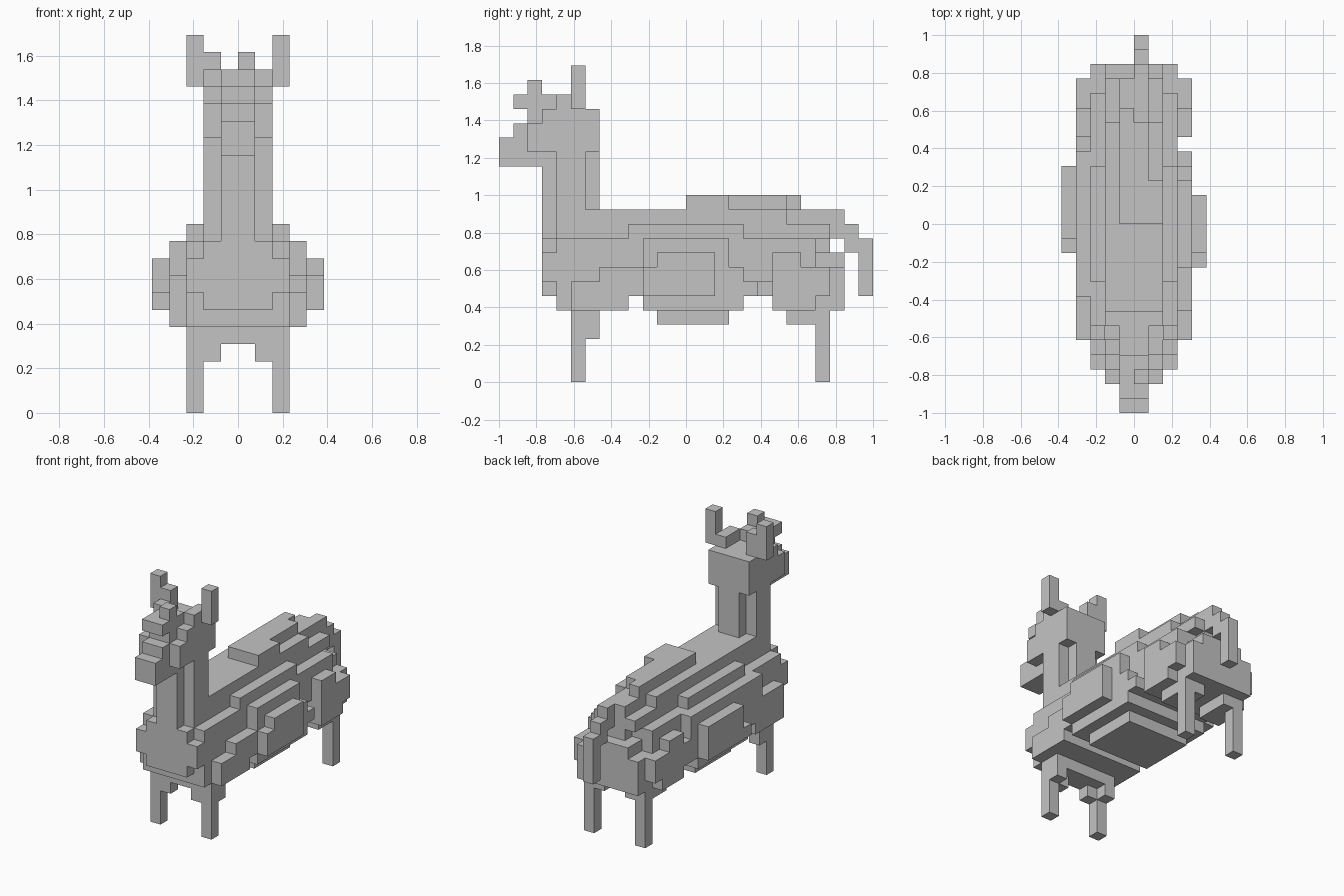
import bpy, bmesh
from mathutils import Vector

cube = bpy.data.objects.get("Cube")
if cube:
    bpy.data.objects.remove(cube, do_unlink=True)

UNIT = 1 / 13   # edge length of one block

wool = bpy.data.materials.new("plain_grey")
wool.use_nodes = True
GREY = (0.55, 0.55, 0.55, 1)
wool.diffuse_color = GREY
wool.node_tree.nodes["Principled BSDF"].inputs["Base Color"].default_value = GREY

parts = {}


def block(part, x, y, z, mirror=False):
    """Fill a range of unit blocks, y counted from the nose, z from the floor."""
    cells = parts.setdefault(part, set())
    for i in range(*x):
        for j in range(*y):
            for k in range(*z):
                cells.add((i, j, k))
                if mirror:
                    cells.add((-1 - i, j, k))


def wide(part, half, y, z):
    block(part, (-half, half), y, z)


# Body core with chest and stepped back
wide("body", 3, (4, 22), (7, 10))
wide("body", 3, (3, 4), (7, 9))
wide("body", 2, (3, 4), (6, 10))
wide("body", 3, (4, 18), (6, 7))
wide("body", 2, (4, 23), (10, 11))
wide("body", 2, (4, 20), (11, 12))
wide("body", 1, (20, 23), (11, 12))
wide("body", 3, (9, 17), (10, 11))

# Rump, narrowing towards the top
wide("rump", 3, (19, 24), (5, 8))
wide("rump", 2, (22, 24), (8, 9))
wide("rump", 1, (22, 23), (9, 10))

# Chest and belly undersides
wide("chest_underside", 3, (4, 9), (5, 6))
wide("chest_underside", 4, (5, 9), (5, 6))
wide("belly", 4, (10, 17), (5, 6))
wide("belly", 3, (11, 16), (4, 5))

# Raised saddle along the back
block("saddle", (-1, 2), (13, 16), (12, 13))
block("saddle", (-1, 1), (16, 20), (12, 13))
block("saddle", (-1, 0), (20, 21), (12, 13))

# Layered wool on the left flank
for y, top in (((5, 7), 7), ((7, 10), 8), ((10, 16), 10), ((16, 17), 8), ((17, 18), 7)):
    block("left_flank_wool", (3, 4), y, (6, top))
block("left_flank_wool", (4, 5), (10, 11), (6, 8))
block("left_flank_wool", (4, 5), (11, 15), (6, 9))

# Layered wool on the right flank
for y, top in (((5, 8), 8), ((8, 18), 10), ((18, 19), 8)):
    block("right_flank_wool", (-4, -3), y, (6, top))
block("right_flank_wool", (-5, -4), (11, 12), (6, 7))
block("right_flank_wool", (-5, -4), (12, 17), (6, 9))

# Haunches
block("haunch", (3, 4), (19, 21), (6, 9), True)
block("haunch", (3, 4), (21, 23), (6, 8), True)
block("haunch", (3, 4), (19, 22), (5, 6), True)
block("haunch", (1, 3), (20, 23), (4, 5), True)

# Legs, the front pair joined by the shoulder
wide("shoulder", 3, (5, 7), (4, 5))
block("shoulder", (1, 3), (5, 6), (3, 4), True)
block("shoulder", (2, 3), (6, 7), (3, 4), True)
block("front_legs", (2, 3), (5, 6), (0, 3), True)
block("hind_legs", (2, 3), (22, 23), (0, 4), True)

# Tail, arching out and hanging down
block("tail", (0, 1), (20, 24), (10, 12))
block("tail", (0, 1), (24, 25), (9, 11))
block("tail", (0, 1), (25, 26), (6, 10))

# Neck with recessed corners
wide("neck", 1, (3, 7), (10, 16))
wide("neck", 2, (4, 6), (10, 16))

# Head, snout and forelock
wide("head", 2, (2, 3), (16, 18))
wide("head", 2, (3, 7), (16, 19))
block("head", (1, 2), (4, 6), (19, 20), True)
wide("head", 1, (2, 4), (18, 20))
wide("snout", 1, (0, 3), (15, 17))
wide("snout", 1, (1, 2), (17, 18))
wide("forelock", 1, (1, 2), (19, 20))
block("forelock", (0, 1), (2, 3), (20, 21))

# Ears
block("ears", (2, 3), (5, 6), (19, 22), True)
block("ears", (-2, -1), (5, 6), (20, 21))

# Turn each part into a clean shell of its outward faces
claimed = set()
for cells in parts.values():
    cells -= claimed
    claimed |= cells

for name, cells in parts.items():
    bm = bmesh.new()
    for cell in cells:
        for axis in range(3):
            for sign in (-1, 1):
                near = list(cell)
                near[axis] += sign
                if tuple(near) in claimed:
                    continue
                u, v = Vector((0, 0, 0)), Vector((0, 0, 0))
                u[(axis + 1) % 3] = v[(axis + 2) % 3] = 0.5
                normal = Vector((0, 0, 0))
                normal[axis] = sign / 2
                mid = Vector(cell) + Vector((0.5, 0.5 - 13, 0.5)) + normal
                ring = [mid - u - v, mid + u - v, mid + u + v, mid - u + v]
                if sign < 0:
                    ring.reverse()
                bm.faces.new([bm.verts.new(p * UNIT) for p in ring])
    bmesh.ops.remove_doubles(bm, verts=bm.verts, dist=UNIT / 10)
    bmesh.ops.dissolve_limit(bm, angle_limit=0.05, verts=bm.verts, edges=bm.edges)
    mesh = bpy.data.meshes.new(name)
    bm.to_mesh(mesh)
    bm.free()
    mesh.materials.append(wool)
    bpy.context.collection.objects.link(bpy.data.objects.new(name, mesh))
